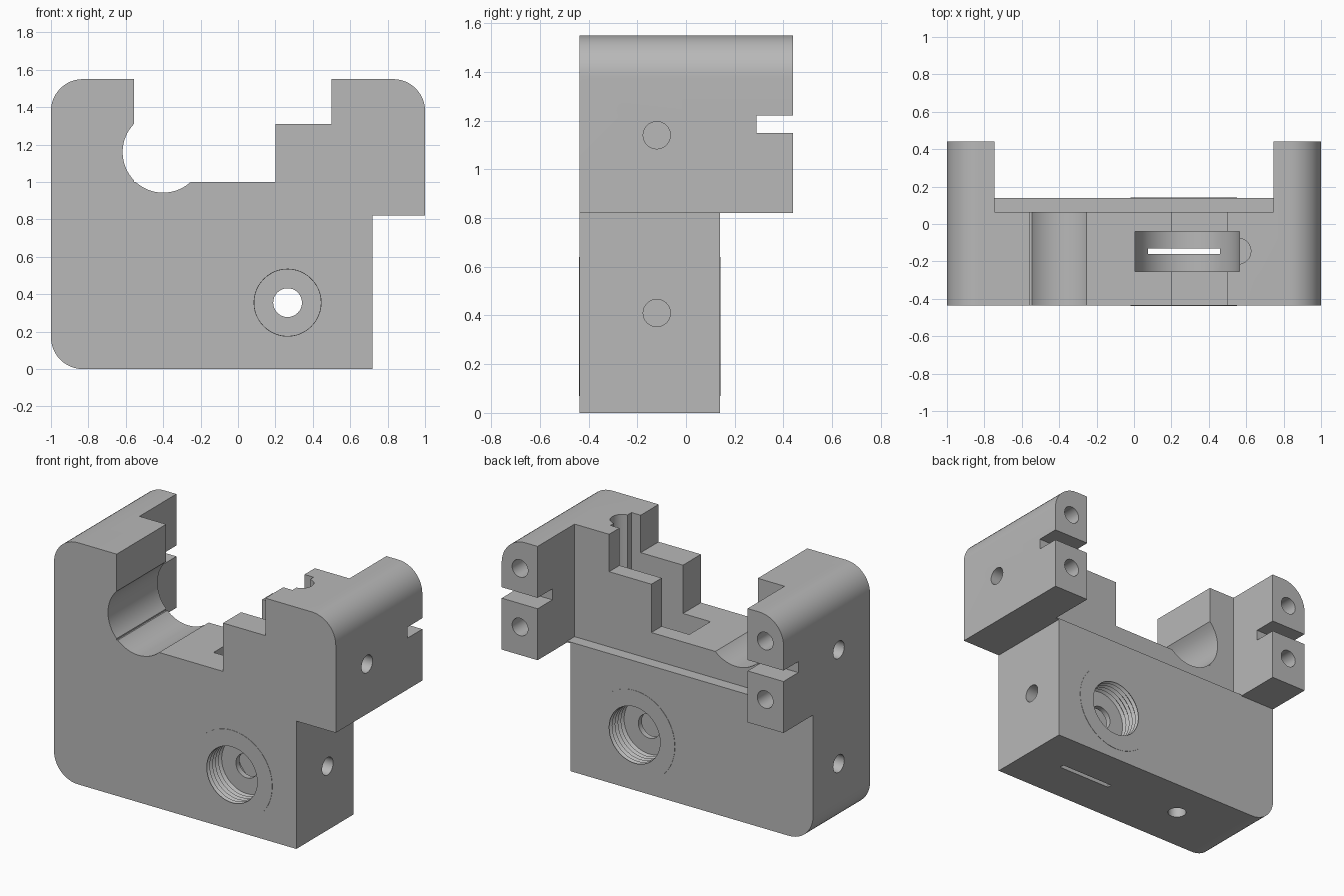
import bpy, bmesh, math
from mathutils import Matrix, Vector

if "Cube" in bpy.data.objects:
    bpy.data.objects.remove(bpy.data.objects["Cube"], do_unlink=True)

grey = bpy.data.materials.new("plain_grey")
grey.use_nodes = True
grey.diffuse_color = (0.48, 0.48, 0.48, 1)
grey.node_tree.nodes["Principled BSDF"].inputs["Base Color"].default_value = (0.48, 0.48, 0.48, 1)

FRONT, BACK, LOWER_BACK, UPPER_BACK = -0.437, 0.44, 0.14, 0.065
AXIS_X, AXIS_Z = 0.265, 0.355


def finish(bm, name):
    bmesh.ops.recalc_face_normals(bm, faces=bm.faces)
    mesh = bpy.data.meshes.new(name)
    bm.to_mesh(mesh)
    bm.free()
    obj = bpy.data.objects.new(name, mesh)
    bpy.context.collection.objects.link(obj)
    mesh.materials.append(grey)
    return obj


def box(name, x0, x1, y0, y1, z0, z1):
    bm = bmesh.new()
    size = Matrix.Diagonal((x1 - x0, y1 - y0, z1 - z0, 1))
    centre = Matrix.Translation(((x0 + x1) / 2, (y0 + y1) / 2, (z0 + z1) / 2))
    bmesh.ops.create_cube(bm, size=1, matrix=centre @ size)
    return finish(bm, name)


def rod(name, start, end, radius, sides=32):
    a, b = Vector(start), Vector(end)
    turn = (b - a).to_track_quat('Z', 'Y').to_matrix().to_4x4()
    bm = bmesh.new()
    bmesh.ops.create_cone(bm, cap_ends=True, segments=sides, radius1=radius, radius2=radius,
                          depth=(b - a).length, matrix=Matrix.Translation((a + b) / 2) @ turn)
    return finish(bm, name)


def threaded_rod(name, y0, y1, turns=6, sides=48):
    # stacked V grooves revolved around the bolt axis
    n = turns * 2
    bm = bmesh.new()
    rings = []
    for i in range(n + 1):
        r = 0.193 if i % 2 else 0.178
        y = y0 + (y1 - y0) * i / n
        rings.append([bm.verts.new((AXIS_X + r * math.cos(t * math.tau / sides), y,
                                    AXIS_Z + r * math.sin(t * math.tau / sides)))
                      for t in range(sides)])
    for a, b in zip(rings, rings[1:]):
        for t in range(sides):
            u = (t + 1) % sides
            bm.faces.new((a[t], a[u], b[u], b[t]))
    bm.faces.new(rings[0])
    bm.faces.new(rings[-1])
    return finish(bm, name)


def combine(target, tool, operation='DIFFERENCE'):
    tool.hide_render = True
    mod = target.modifiers.new("shape", 'BOOLEAN')
    mod.operation, mod.solver, mod.object = operation, 'EXACT', tool
    bpy.context.view_layer.objects.active = target
    bpy.ops.object.modifier_apply(modifier=mod.name)
    bpy.data.objects.remove(tool, do_unlink=True)


def arc(cx, cz, r, a0, a1, steps=12):
    angles = [math.radians(a0 + (a1 - a0) * i / steps) for i in range(steps + 1)]
    return [(cx + r * math.cos(a), cz + r * math.sin(a)) for a in angles]


# Silhouette with rounded outer corners and stepped top, extruded front to back
R = 0.17
outline = [(0.72, 0), (0.72, 0.82), (1, 0.82)]
outline += arc(1 - R, 1.55 - R, R, 0, 90)
outline += [(0.5, 1.55), (0.5, 1.31), (0.2, 1.31), (0.2, 1), (-0.555, 1), (-0.555, 1.55)]
outline += arc(R - 1, 1.55 - R, R, 90, 180)
outline += arc(R - 1, R, R, 180, 270)
bm = bmesh.new()
face = bm.faces.new([bm.verts.new((x, FRONT, z)) for x, z in outline])
new = bmesh.ops.extrude_face_region(bm, geom=[face])["geom"]
bmesh.ops.translate(bm, verts=[v for v in new if isinstance(v, bmesh.types.BMVert)],
                    vec=(0, BACK - FRONT, 0))
body = finish(bm, "bracket_body")

# Clear the space behind the body, leaving two side arms and a ledge
combine(body, box("below_arms", -2, 2, LOWER_BACK, 1, -1, 0.82))
combine(body, box("between_arms", -0.745, 0.745, LOWER_BACK, 1, 0.5, 2))
combine(body, box("ledge", -0.745, 0.745, UPPER_BACK, 1, 0.828, 2))

# Round cradle
combine(body, rod("cradle", (-0.4, -1, 1.16), (-0.4, 0.3, 1.16), 0.217, 64))

# Arm slots and rear screw holes
for s in (-1, 1):
    combine(body, box("arm_slot", s * 0.87 - 0.2, s * 0.87 + 0.2, 0.29, 1, 1.15, 1.22))
    for z in (1.0, 1.375):
        combine(body, rod("rear_hole", (s * 0.87, 0.15, z), (s * 0.87, 0.6, z), 0.056))

# Side and bottom screw holes
for x0, x1, z in ((0.75, 1.2, 1.14), (0.5, 0.9, 0.41), (-1.2, -0.75, 1.14), (-1.2, -0.75, 0.41)):
    combine(body, rod("side_hole", (x0, -0.12, z), (x1, -0.12, z), 0.056))
combine(body, rod("bottom_hole", (-0.45, -0.125, -0.2), (-0.45, -0.125, 0.3), 0.056))

# Thin raised discs around the bolt hole
for y0, y1 in ((FRONT - 0.002, FRONT + 0.05), (LOWER_BACK - 0.05, LOWER_BACK + 0.002)):
    combine(body, rod("rim_disc", (AXIS_X, y0, AXIS_Z), (AXIS_X, y1, AXIS_Z), 0.285, 64), 'UNION')

# Round-bottomed pocket open at the top, with a thin slot through the floor
combine(body, box("pocket", 0.005, 0.565, -0.255, -0.04, AXIS_Z, 2))
combine(body, rod("pocket_floor", (0.285, -0.255, AXIS_Z), (0.285, -0.04, AXIS_Z), 0.2795, 64))
combine(body, box("floor_slot", 0.075, 0.46, -0.16, -0.13, -0.5, 0.4))
combine(body, rod("top_hole", (0.555, -0.145, 0.9), (0.555, -0.145, 2), 0.07))

# Threaded sockets and the through hole joining them
combine(body, threaded_rod("front_socket", -0.47, -0.29))
combine(body, threaded_rod("back_socket", -0.005, 0.175))
combine(body, rod("through_hole", (AXIS_X, -1, AXIS_Z), (AXIS_X, 1, AXIS_Z), 0.077))

# Smooth rounds, sharp edges
bpy.ops.object.select_all(action='DESELECT')
body.select_set(True)
bpy.context.view_layer.objects.active = body
bpy.ops.object.shade_smooth_by_angle(angle=math.radians(30))
